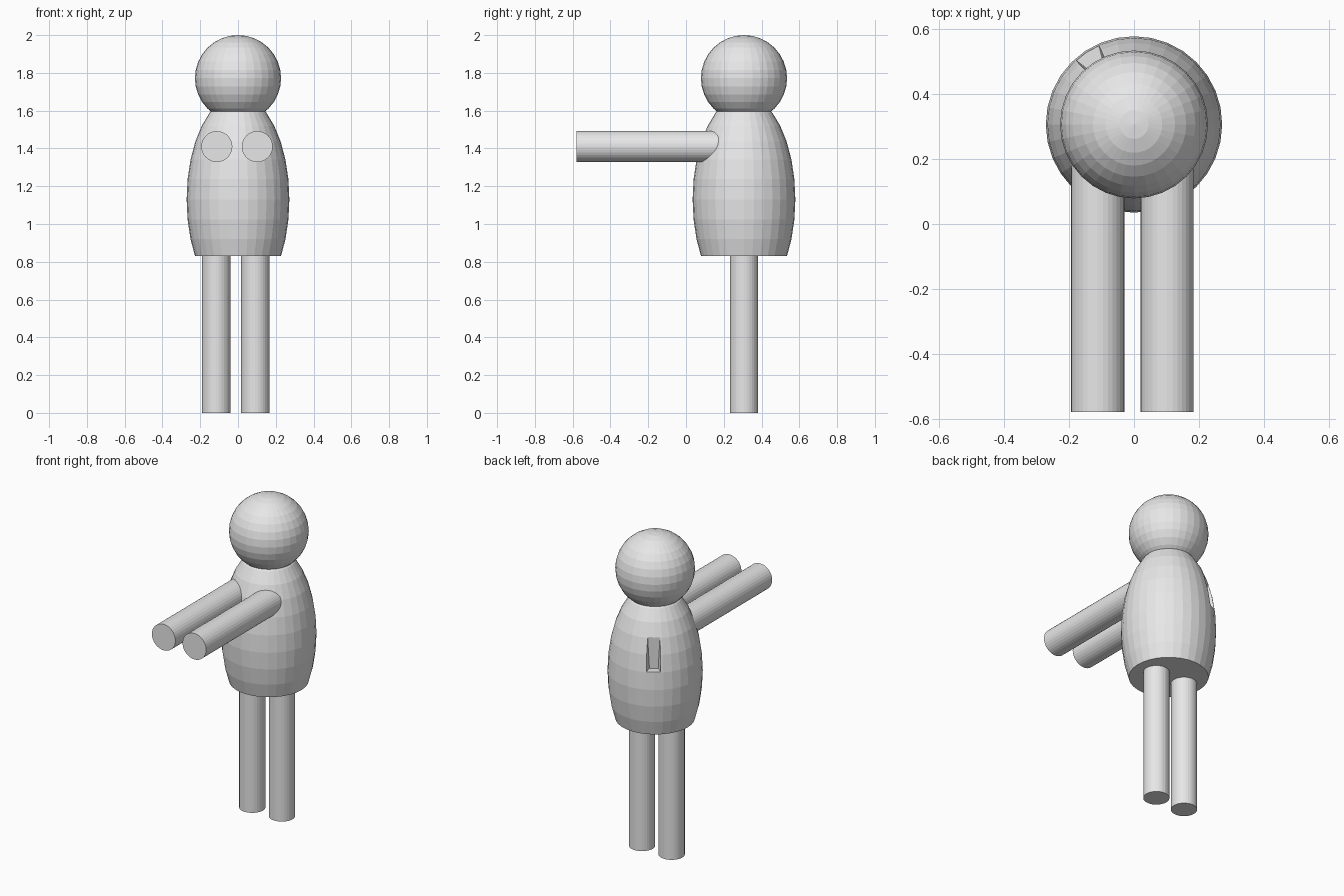
import bpy, bmesh, math
from mathutils import Vector, Matrix

if "Cube" in bpy.data.objects:
    bpy.data.objects.remove(bpy.data.objects["Cube"])

AXIS_Y = 0.307

grey = bpy.data.materials.new("plain grey")
grey.diffuse_color = (0.8, 0.8, 0.8, 1)
grey.use_nodes = True
grey.node_tree.nodes["Principled BSDF"].inputs["Base Color"].default_value = grey.diffuse_color


def finish(name, bm):
    bmesh.ops.recalc_face_normals(bm, faces=bm.faces[:])
    mesh = bpy.data.meshes.new(name)
    bm.to_mesh(mesh)
    bm.free()
    mesh.materials.append(grey)
    obj = bpy.data.objects.new(name, mesh)
    bpy.context.collection.objects.link(obj)
    return obj


def ellipsoid(centre, radii):
    bm = bmesh.new()
    bmesh.ops.create_uvsphere(bm, u_segments=32, v_segments=16, radius=1)
    bmesh.ops.transform(bm, verts=bm.verts[:],
                        matrix=Matrix.Translation(centre) @ Matrix.Diagonal((*radii, 1)))
    return bm


def rod(name, start, end, radius):
    start, end = Vector(start), Vector(end)
    direction = end - start
    bm = bmesh.new()
    bmesh.ops.create_cone(bm, cap_ends=True, segments=32, radius1=radius,
                          radius2=radius, depth=direction.length)
    turn = direction.to_track_quat('Z', 'Y').to_matrix().to_4x4()
    bmesh.ops.transform(bm, verts=bm.verts[:],
                        matrix=Matrix.Translation((start + end) / 2) @ turn)
    return finish(name, bm)


# Head
finish("head", ellipsoid((0, AXIS_Y, 1.772), (0.228, 0.228, 0.228)))

# Torso: tall ellipsoid with a flat base
bm = ellipsoid((0, AXIS_Y, 1.13), (0.272, 0.272, 0.55))
bmesh.ops.bisect_plane(bm, geom=bm.verts[:] + bm.edges[:] + bm.faces[:],
                       plane_co=(0, 0, 0.83), plane_no=(0, 0, -1), clear_outer=True)
bmesh.ops.holes_fill(bm, edges=[e for e in bm.edges if e.is_boundary], sides=0)
torso = finish("torso", bm)

# Small wedge-shaped notch in the back of the torso
angle = math.radians(123)
out = Vector((math.cos(angle), math.sin(angle), 0))
side = Vector((-out.y, out.x, 0))
bm = bmesh.new()
for z, inner, inner_half in ((1.24, 0.215, 0.025), (1.44, 0.222, 0.035)):
    for radius, half in ((inner, inner_half), (0.30, 0.054)):
        for sign in (-1, 1):
            bm.verts.new(Vector((0, AXIS_Y, z)) + out * radius + side * half * sign)
bmesh.ops.convex_hull(bm, input=bm.verts[:])
cutter = finish("notch_cutter", bm)
cutter.hide_render = True
cutter.hide_viewport = True
notch = torso.modifiers.new("notch", 'BOOLEAN')
notch.operation = 'DIFFERENCE'
notch.solver = 'EXACT'
notch.object = cutter

# Arms reaching forward, legs straight down
for label, arm_x, leg_x in (("left", 0.102, 0.091), ("right", -0.112, -0.115)):
    rod(label + "_arm", (arm_x, 0.25, 1.41), (arm_x, -0.58, 1.41), 0.082)
    rod(label + "_leg", (leg_x, AXIS_Y, 0.90), (leg_x, AXIS_Y, 0), 0.075)
